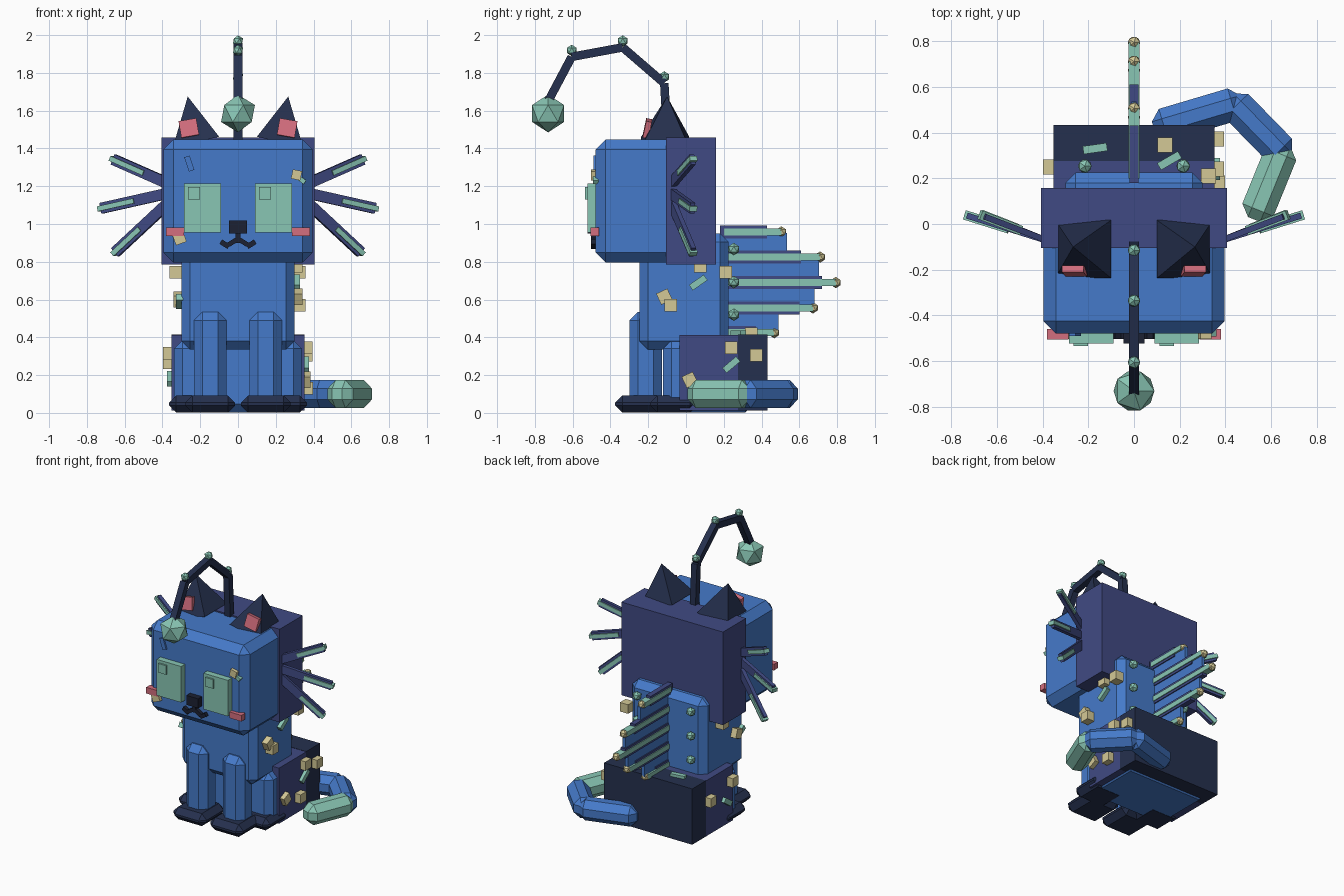
import bpy, bmesh, math
from mathutils import Vector, Matrix, Euler

if "Cube" in bpy.data.objects:
    bpy.data.objects.remove(bpy.data.objects["Cube"])


def material(name, rgb):
    m = bpy.data.materials.new(name)
    lin = [(c / 255 / 12.92) if c < 10 else ((c / 255 + 0.055) / 1.055) ** 2.4 for c in rgb]
    m.diffuse_color = (*lin, 1)
    m.use_nodes = True
    m.node_tree.nodes["Principled BSDF"].inputs["Base Color"].default_value = m.diffuse_color
    return m


BLUE = material("blue fur", (69, 122, 202))
INDIGO = material("indigo fur", (64, 74, 131))
NAVY = material("dark navy", (37, 48, 78))
BLACK = material("nose black", (28, 33, 50))
GREEN = material("glow green", (137, 198, 180))
TAN = material("tan spots", (212, 201, 150))
PINK = material("pink", (212, 110, 126))


def finish(name, bm, mat):
    bmesh.ops.recalc_face_normals(bm, faces=bm.faces)
    me = bpy.data.meshes.new(name)
    bm.to_mesh(me)
    bm.free()
    me.materials.append(mat)
    ob = bpy.data.objects.new(name, me)
    bpy.context.collection.objects.link(ob)
    return ob


def block(name, size, matrix, mat, bevel=0):
    bm = bmesh.new()
    bmesh.ops.create_cube(bm, size=1)
    bmesh.ops.scale(bm, vec=size, verts=bm.verts)
    if bevel:
        bmesh.ops.bevel(bm, geom=list(bm.edges), offset=bevel, segments=1, affect='EDGES')
    bm.transform(matrix)
    return finish(name, bm, mat)


def box(name, lo, hi, mat, bevel=0):
    lo, hi = Vector(lo), Vector(hi)
    return block(name, hi - lo, Matrix.Translation((lo + hi) / 2), mat, bevel)


def tilted(name, centre, size, rot, mat):
    r = Euler([math.radians(a) for a in rot]).to_matrix().to_4x4()
    return block(name, size, Matrix.Translation(centre) @ r, mat)


def beam(name, p, q, w, h, mat, bevel=0):
    # bar running from p to q, w wide and h tall
    p, q = Vector(p), Vector(q)
    d = q - p
    m = Matrix.Translation((p + q) / 2) @ d.to_track_quat('Y', 'Z').to_matrix().to_4x4()
    return block(name, (w, d.length, h), m, mat, bevel)


def bead(name, c, r, mat):
    bm = bmesh.new()
    bmesh.ops.create_icosphere(bm, subdivisions=1, radius=r, matrix=Matrix.Translation(c))
    return finish(name, bm, mat)


# Head, torso and haunches
box("head_front", (-.395, -.478, .795), (.395, -.02, 1.448), BLUE, .053)
box("head_back", (-.406, -.105, .785), (.406, .158, 1.457), INDIGO)
box("torso", (-.30, -.247, .335), (.30, .225, .95), BLUE, .045)
box("haunch_core", (-.338, -.122, .003), (.338, .36, .385), BLUE, .045)
box("haunch_side", (-.352, -.035, .012), (.352, .275, .413), INDIGO)
box("haunch_back", (-.352, .275, .012), (.352, .432, .415), NAVY)

for s in (-1, 1):
    # Legs and paws
    x = s * .147
    box("front_leg", (x - .087, -.30, .03), (x + .087, -.128, .535), BLUE, .045)
    box("front_paw", (x - .132, -.375, .002), (x + .132, -.105, .092), NAVY, .038)
    x = s * .235
    box("hind_paw", (x - .13, -.19, .002), (x + .13, .06, .092), NAVY, .038)

    # Ears: outward-leaning pyramids with pink inner plates
    bm = bmesh.new()
    base = [bm.verts.new(v) for v in ((s * .10, .017, 1.462), (s * .10, -.237, 1.462),
                                      (s * .345, -.237, 1.405), (s * .345, .017, 1.405))]
    tip = bm.verts.new((s * .266, -.10, 1.675))
    bm.faces.new(base)
    for i in range(4):
        bm.faces.new((base[i], base[(i + 1) % 4], tip))
    finish("ear", bm, NAVY)
    tilted("inner_ear", (s * .26, -.205, 1.506), (.095, .03, .09), (-12, s * 10, 0), PINK)

    # Eyes, highlights and cheeks
    x = s * .187
    box("eye", (x - .098, -.522, .955), (x + .098, -.46, 1.215), GREEN)
    x = -.233 if s < 0 else .143
    box("eye_highlight", (x - .032, -.534, 1.13), (x + .032, -.50, 1.195), GREEN)
    x = s * .333
    box("cheek", (x - .047, -.505, .937), (x + .047, -.46, .981), PINK)

    # Mouth
    tilted("mouth_inner", (s * .03, -.488, .903), (.05, .03, .025), (0, s * 32, 0), BLACK)
    tilted("mouth_outer", (s * .07, -.488, .893), (.05, .03, .027), (0, s * -32, 0), BLACK)

    # Side fins with a glowing rib
    for tz, tx, rz in ((1.342, .66, 1.21), (1.083, .725, 1.165), (.85, .65, 1.12)):
        root, end = Vector((s * .36, -.08, rz)), Vector((s * tx, .035, tz))
        d = (end - root).normalized()
        beam("side_fin", root, end, .026, .058, INDIGO)
        beam("fin_rib", end - d * .19, end + d * .015, .042, .027, GREEN)

    # Glow beads down the back
    for z in (.867, .692, .52):
        bead("back_bead", (s * .215, .253, z), .033, GREEN)

# Nose and mouth stem
box("nose", (-.047, -.522, .95), (.047, -.46, 1.018), BLACK)
box("mouth_stem", (-.013, -.503, .90), (.013, -.46, .955), BLACK)

# Lure: bent rod, beads on the joints and a bulb
path = [(0, -.095, 1.40), (0, -.115, 1.745), (0, -.335, 1.935), (0, -.605, 1.885), (0, -.735, 1.64)]
for p, q in zip(path, path[1:]):
    beam("lure_rod", p, q, .045, .045, NAVY)
for p in path[1:4]:
    bead("lure_bead", (0, p[1], p[2] + .034), .03, GREEN)
bead("lure_bulb", (0, -.73, 1.585), .1, GREEN)

# Dorsal sail: spines, glowing rods, tip beads and membranes
spines = ((.958, .43, .505), (.825, .61, .71), (.69, .72, .793), (.556, .60, .672), (.425, .37, .467))
for z, y1, y2 in spines:
    box("sail_spine", (-.019, .18, z - .035), (.019, y1, z + .035), INDIGO)
    box("sail_rod", (-.025, .20, z - .018), (.025, y2, z + .018), GREEN)
    bead("sail_tip", (0, y2, z), .03, TAN)
for z, y in ((.892, .535), (.758, .705), (.623, .68), (.49, .49)):
    box("sail_membrane", (-.012, .18, z - .06), (.012, y, z + .06), BLUE)

# Tail curling round the right side
tail = [(.12, .43, .1), (.44, .525, .1), (.645, .315, .1), (.525, .02, .1)]
for i, (p, q) in enumerate(zip(tail, tail[1:])):
    d = (Vector(q) - Vector(p)).normalized() * .035
    beam("tail", Vector(p) - d, Vector(q) + d * (i < 2), .147, .147, GREEN if i == 2 else BLUE, .045)

# Spots on the flanks: x, y, z, tilt
for x, y, z, a in ((.325, -.08, .57, 0), (.31, -.115, .615, 25), (.325, .21, .745, 0), (.31, .075, .775, 0),
                   (.362, .24, .345, 0), (.362, .372, .305, 0), (.352, .02, .175, 25), (.365, .18, .13, 0),
                   (-.33, .06, .745, 0), (-.31, -.12, .60, 20), (-.365, 0, .315, 0), (-.365, .25, .265, 0),
                   (.135, .345, .42, 0)):
    tilted("flank_spot", (x, y, z), (.065, .065, .065), (a, 0, 0), TAN)

# Glowing dashes on the flanks and rump
for x, y, z, a in ((.31, .065, .69, 35), (.358, .24, .255, 40), (-.31, -.165, .59, -30), (-.358, .05, .18, 35)):
    tilted("flank_dash", (x, y, z), (.035, .095, .035), (a, 0, 0), GREEN)
for x, y, a in ((-.17, .33, 8), (.155, .277, 30)):
    tilted("rump_dash", (x, y, .42), (.105, .035, .03), (0, 0, a), GREEN)

# Face marks
tilted("face_spot", (-.31, -.482, .925), (.06, .04, .06), (0, -20, 0), TAN)
tilted("face_spot", (.31, -.482, 1.26), (.05, .04, .05), (0, 12, 0), TAN)
tilted("face_dash", (.33, -.478, 1.238), (.06, .03, .025), (0, 35, 0), GREEN)
tilted("brow_dash", (-.258, -.475, 1.32), (.03, .03, .08), (0, -18, 0), BLUE)
